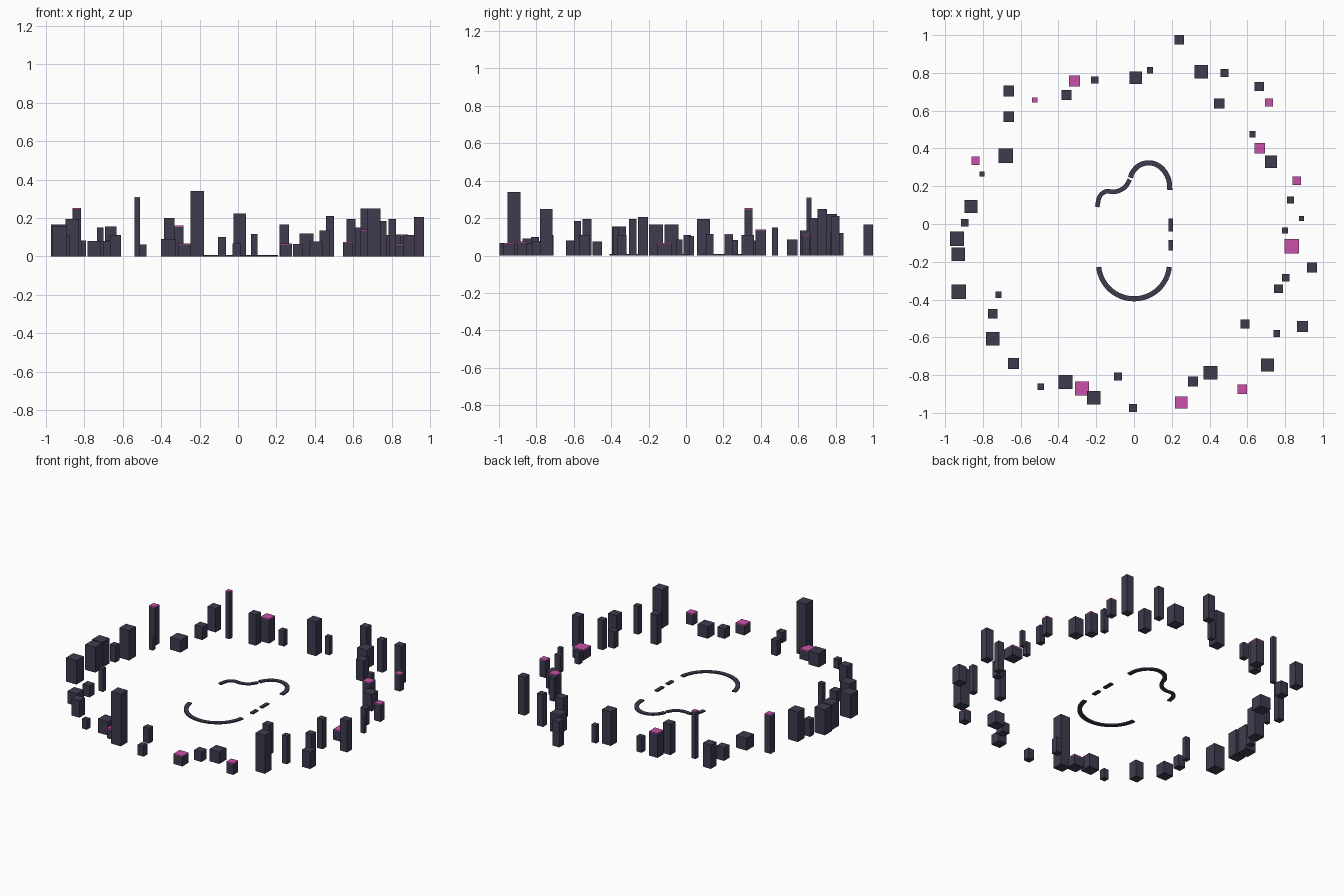
import bpy, bmesh, math
from mathutils import Vector


def material(name, rgb):
    m = bpy.data.materials.new(name)
    m.diffuse_color = (*rgb, 1)
    return m


DARK = material("dark slate", (0.050, 0.044, 0.078))
PINK = material("magenta", (0.58, 0.08, 0.40))


def finish(bm, name, mat):
    bmesh.ops.recalc_face_normals(bm, faces=bm.faces)
    me = bpy.data.meshes.new(name)
    bm.to_mesh(me)
    bm.free()
    me.materials.append(mat)
    ob = bpy.data.objects.new(name, me)
    bpy.context.collection.objects.link(ob)
    return ob


def block(name, x, y, size, z0, z1, mat):
    bm = bmesh.new()
    bmesh.ops.create_cube(bm, size=1)
    for v in bm.verts:
        v.co = (x + v.co.x * size, y + v.co.y * size, z0 + (v.co.z + 0.5) * (z1 - z0))
    return finish(bm, name, mat)


def towers(side, rows, pink):
    # rows hold x, y, width, height; listed indices get a magenta roof plate
    for i, (x, y, s, h) in enumerate(rows):
        roof = 0.006 if i in pink else 0
        block(f"{side}_tower_{i}", x, y, s, 0, h - roof, DARK)
        if roof:
            block(f"{side}_roof_{i}", x, y, s, h - roof, h, PINK)


def smooth(pts, n=6):
    # Catmull-Rom path through a few points
    p = [Vector(q) for q in pts]
    p = [2 * p[0] - p[1]] + p + [2 * p[-1] - p[-2]]
    out = []
    for a, b, c, d in zip(p, p[1:], p[2:], p[3:]):
        for k in range(n):
            t = k / n
            out.append(0.5 * (2 * b + (c - a) * t + (2 * a - 5 * b + 4 * c - d) * t * t
                              + (3 * b - a - 3 * c + d) * t ** 3))
    return out + [p[-2]]


def ribbon(name, path, width=0.027, top=0.008):
    # flat track strip with closed sides
    bm = bmesh.new()
    rings = []
    for i, p in enumerate(path):
        d = (path[min(i + 1, len(path) - 1)] - path[max(i - 1, 0)]).normalized()
        n = Vector((-d.y, d.x)) * width / 2
        rings.append([bm.verts.new((*q, z)) for q, z in
                      ((p + n, 0), (p - n, 0), (p - n, top), (p + n, top))])
    for a, b in zip(rings, rings[1:]):
        for j in range(4):
            bm.faces.new((a[j], a[(j + 1) % 4], b[(j + 1) % 4], b[j]))
    bm.faces.new(rings[0])
    bm.faces.new(rings[-1])
    return finish(bm, name, DARK)


# skyline ring
towers("north", [
    (-.664, .568, .055, .085), (-.663, .703, .058, .155), (-.525, .657, .028, .31),
    (-.358, .684, .053, .20), (-.315, .757, .06, .16), (-.208, .763, .038, .10),
    (.01, .775, .065, .222), (.085, .814, .033, .117), (.24, .975, .05, .165),
    (.357, .807, .072, .12), (.48, .80, .042, .21), (.452, .638, .055, .135),
    (.662, .728, .05, .25), (.715, .643, .042, .11)], {2, 4, 13})
towers("east", [
    (.627, .475, .033, .15), (.665, .40, .055, .14), (.725, .33, .065, .11),
    (.862, .228, .045, .115), (.828, .127, .038, .115), (.887, .03, .026, .105),
    (.80, -.034, .033, .085), (.835, -.117, .077, .068), (.942, -.23, .052, .205),
    (.804, -.284, .04, .195), (.765, -.342, .046, .11), (.588, -.53, .048, .195),
    (.892, -.543, .06, .11), (.755, -.58, .035, .185)], {1, 3, 7})
towers("south", [
    (.707, -.747, .068, .25), (.572, -.876, .05, .075), (.405, -.787, .072, .078),
    (.312, -.834, .053, .065), (.25, -.945, .064, .067), (-.006, -.975, .043, .068),
    (-.084, -.808, .042, .10), (-.213, -.92, .07, .34), (-.275, -.87, .074, .067),
    (-.363, -.837, .075, .09), (-.494, -.862, .036, .063), (-.638, -.738, .058, .11)],
    {1, 4, 8})
towers("west", [
    (-.748, -.607, .07, .08), (-.748, -.475, .05, .075), (-.718, -.375, .033, .15),
    (-.928, -.358, .077, .155), (-.93, -.16, .073, .165), (-.937, -.078, .075, .165),
    (-.896, .007, .04, .11), (-.863, .093, .07, .195), (-.805, .265, .026, .083),
    (-.84, .335, .043, .253), (-.68, .362, .077, .08)], {9})

# track: south bend, north chicane and dashes on the east straight
ribbon("track_south_bend", [Vector((.188 * math.cos(a), -.208 + .188 * math.sin(a)))
       for a in (math.pi + math.radians(6) + math.radians(168) * k / 32 for k in range(33))])
ribbon("track_north_bend", smooth([
    (.19, .18), (.182, .24), (.15, .292), (.105, .32), (.06, .322), (.02, .305),
    (-.01, .27), (-.018, .245)]))
ribbon("track_chicane", smooth([
    (-.022, .235), (-.045, .198), (-.075, .178), (-.11, .17), (-.15, .172),
    (-.182, .145), (-.195, .09)]), width=.024)
for i, (a, b) in enumerate([(.03, -.04), (-.085, -.14)]):
    ribbon(f"track_dash_{i}", [Vector((.195, a)), Vector((.195, b))], width=.024)
